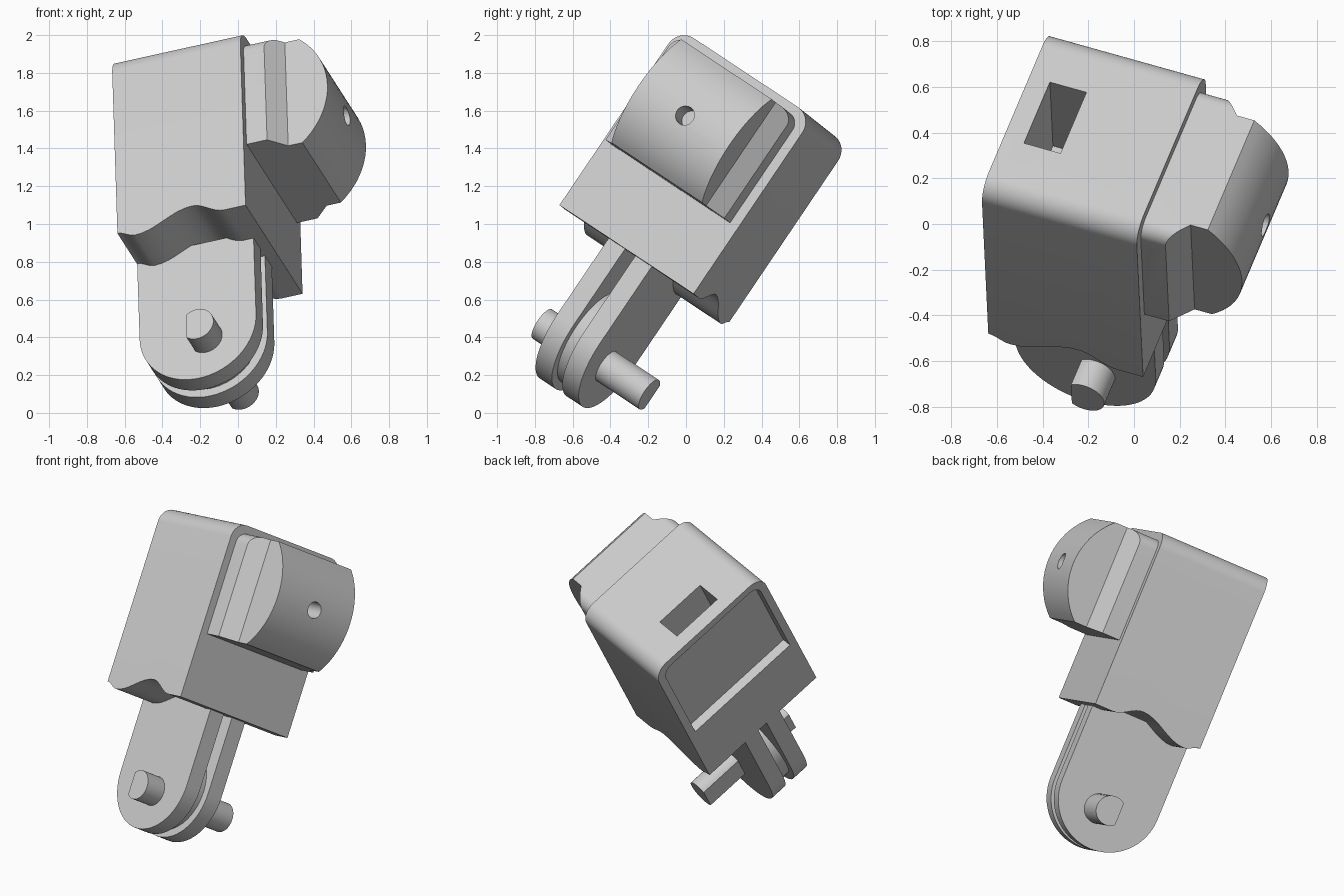
import bpy, bmesh, math
from mathutils import Matrix, Vector

cube = bpy.data.objects.get("Cube")
if cube:
    bpy.data.objects.remove(cube, do_unlink=True)

# Tilted frame of the whole device: across, deep, up
across = Vector((0.942, -0.263, 0.208)).normalized()
up = Vector((-0.027, 0.559, 0.828))
up = (up - across * up.dot(across)).normalized()
deep = up.cross(across)
FRAME = Matrix((across, deep, up)).transposed().to_4x4()
FRAME.translation = Vector((0.04, -0.67, 1.10))

grey = bpy.data.materials.new("light grey plastic")
grey.use_nodes = True
colour = (0.6, 0.6, 0.6, 1)
grey.diffuse_color = colour
grey.node_tree.nodes["Principled BSDF"].inputs["Base Color"].default_value = colour


def prism(name, axis, points, low, high):
    """Extrude a flat outline along one axis of the tilted frame."""
    def place(p, t):
        coords = list(p)
        coords.insert(axis, t)
        return coords
    bm = bmesh.new()
    ends = [[bm.verts.new(place(p, t)) for p in points] for t in (low, high)]
    for ring in ends:
        bm.faces.new(ring)
    count = len(points)
    for i in range(count):
        j = (i + 1) % count
        bm.faces.new((ends[0][i], ends[0][j], ends[1][j], ends[1][i]))
    bmesh.ops.recalc_face_normals(bm, faces=bm.faces)
    mesh = bpy.data.meshes.new(name)
    bm.to_mesh(mesh)
    bm.free()
    mesh.materials.append(grey)
    obj = bpy.data.objects.new(name, mesh)
    bpy.context.collection.objects.link(obj)
    obj.matrix_world = FRAME
    return obj


def arc(x, y, r, start, end, steps=12):
    angles = [math.radians(start + (end - start) * i / steps) for i in range(steps + 1)]
    return [(x + r * math.cos(t), y + r * math.sin(t)) for t in angles]


def round_top(x0, x1, y0, y1, r):
    return ([(x0, y0), (x1, y0)] + arc(x1 - r, y1 - r, r, 0, 90)
            + arc(x0 + r, y1 - r, r, 90, 180))


def rect(x0, x1, y0, y1):
    return [(x0, y0), (x1, y0), (x1, y1), (x0, y1)]


def combine(obj, tool, operation):
    bpy.context.view_layer.update()
    mod = obj.modifiers.new("shape", "BOOLEAN")
    mod.operation = operation
    mod.solver = "EXACT"
    mod.object = tool
    select(obj)
    bpy.ops.object.modifier_apply(modifier=mod.name)
    bpy.data.objects.remove(tool, do_unlink=True)


def select(obj):
    bpy.ops.object.select_all(action="DESELECT")
    obj.select_set(True)
    bpy.context.view_layer.objects.active = obj


# Housing: rounded top, wavy underside
WIDTH, DEPTH, HEIGHT = 0.72, 0.903, 1.13
housing = prism("housing", 0, round_top(0, DEPTH, -0.2, HEIGHT, 0.1), -WIDTH, 0)
knots = [(-WIDTH, 0), (-0.62, -0.035), (-0.3, 0.07), (-0.12, 0), (0, 0)]
wave = []
for (x0, y0), (x1, y1) in zip(knots, knots[1:]):
    for i in range(8):
        ease = (1 - math.cos(math.pi * i / 8)) / 2
        wave.append((x0 + (x1 - x0) * i / 8, y0 + (y1 - y0) * ease))
underside = [(-0.9, 0)] + wave + [(0.2, 0), (0.2, -0.5), (-0.9, -0.5)]
combine(housing, prism("cutter", 1, underside, -0.2, 1.2), "DIFFERENCE")

# Side pocket and top slot
SOCKET = round_top(0.05, 0.85, 0.42, 1.08, 0.07)
combine(housing, prism("cutter", 0, SOCKET, -0.8, -WIDTH + 0.065), "DIFFERENCE")
combine(housing, prism("cutter", 2, rect(-0.625, -0.455, 0.29, 0.63), 0.63, 1.3), "DIFFERENCE")

# Side boss: stepped ends, bulging outer face, round hole
boss = prism("side_boss", 0, SOCKET, -0.02, 0.5)
stepped = [(-0.1, 0.05), (0.115, 0.05), (0.2, 0.145), (0.6, 0.145),
           (0.6, 0.755), (0.2, 0.755), (0.115, 0.85), (-0.1, 0.85)]
combine(boss, prism("cutter", 2, stepped, 0.2, 1.3), "INTERSECT")
bulge = [(-0.1, 0.42)] + arc(-0.008, 0.75, 0.438, -48.9, 48.9, 20) + [(-0.1, 1.08)]
combine(boss, prism("cutter", 1, bulge, -0.2, 1.2), "INTERSECT")
combine(boss, prism("cutter", 0, arc(0.455, 0.75, 0.052, 0, 345, 23), 0.3, 0.6), "DIFFERENCE")

# Two parallel leg plates with a spacer disc between them
MID, DROP, R = -0.392, -0.485, 0.327
outline = [(MID - R, 0.04)] + arc(MID, DROP, R, 180, 360, 32) + [(MID + R, 0.04)]
parts = [housing, boss]
for name, low, high in (("front_leg_plate", 0.31, 0.42), ("back_leg_plate", 0.49, 0.6)):
    plate = prism(name, 1, outline, low, high)
    parts.append(plate)
parts.append(prism("leg_spacer", 1, arc(MID, DROP, 0.28, 0, 350, 35), 0.41, 0.5))

# Pivot pin with one flat side
parts.append(prism("pivot_pin", 1, arc(-0.35, -0.565, 0.093, -130, 130, 28), 0.17, 0.89))

for part in parts:
    select(part)
    bpy.ops.object.shade_smooth_by_angle(angle=math.radians(30))
